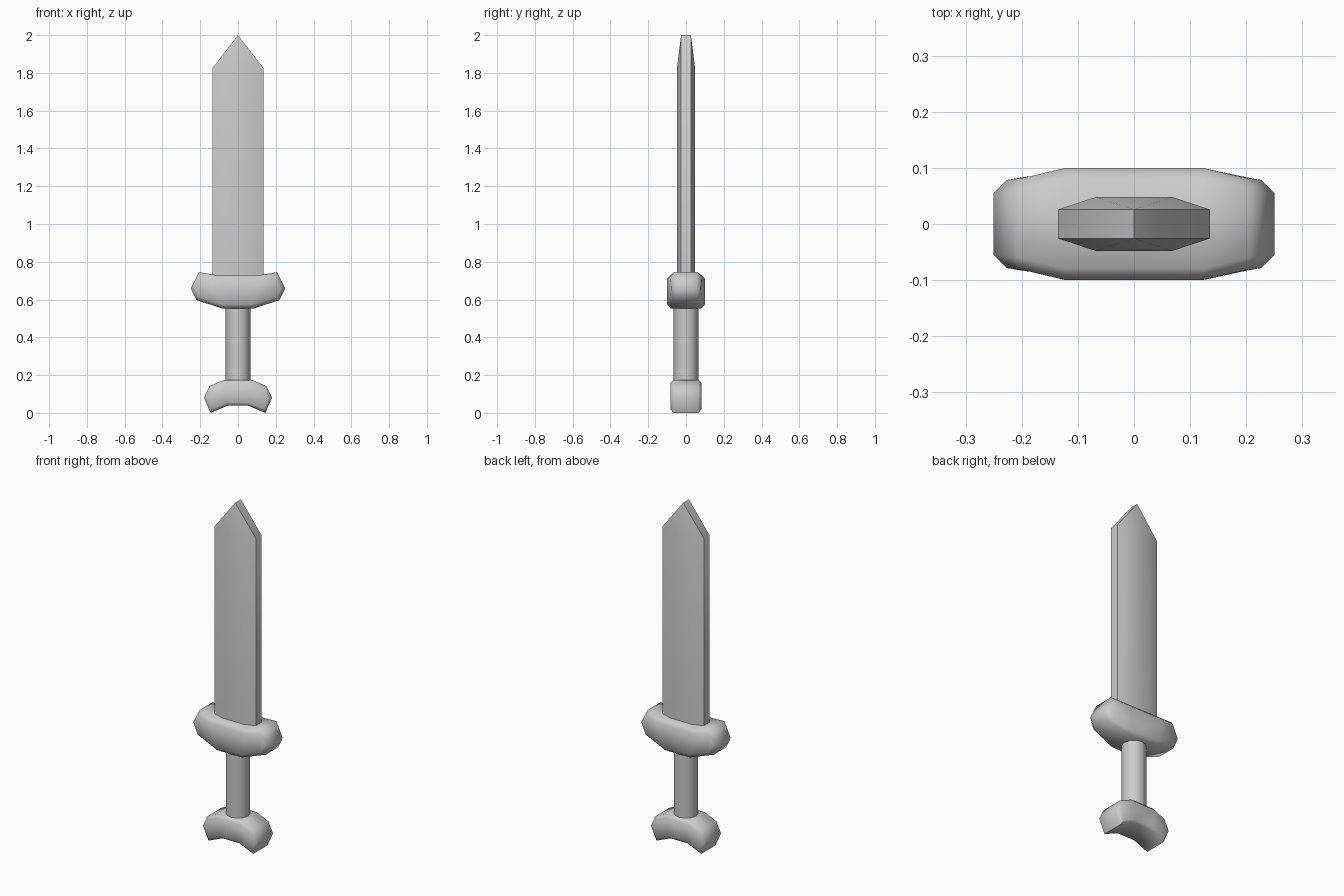
import bpy, bmesh, math

if "Cube" in bpy.data.objects:
    bpy.data.objects.remove(bpy.data.objects["Cube"])


def finish(name, bm, angle):
    bmesh.ops.recalc_face_normals(bm, faces=bm.faces)
    mesh = bpy.data.meshes.new(name)
    bm.to_mesh(mesh)
    bm.free()
    ob = bpy.data.objects.new(name, mesh)
    bpy.context.collection.objects.link(ob)
    bpy.ops.object.select_all(action='DESELECT')
    ob.select_set(True)
    bpy.context.view_layer.objects.active = ob
    bpy.ops.object.shade_smooth_by_angle(angle=math.radians(angle))
    return ob


def bevelled_bar(name, end, columns, bevel):
    """Bar symmetric in x: end = (x, z, depth); columns = (top, bottom) pairs from outside in."""
    bm = bmesh.new()

    def side(s):
        def v(p, m):
            return bm.verts.new((m * p[0], s * p[2], p[1]))
        left, right = v(end, -1), v(end, 1)
        cols = [(v(t, -1), v(b, -1)) for t, b in columns]
        cols += [(v(t, 1), v(b, 1)) for t, b in reversed(columns)]
        bm.faces.new((left, *cols[0]))
        bm.faces.new((right, *cols[-1]))
        for (t0, b0), (t1, b1) in zip(cols, cols[1:]):
            bm.faces.new((t0, b0, b1, t1))
        return [left] + [c[0] for c in cols] + [right] + [c[1] for c in reversed(cols)]

    front, back = side(-1), side(1)
    n = len(front)
    for i in range(n):
        j = (i + 1) % n
        bm.faces.new((front[i], front[j], back[j], back[i]))
    # chamfer the front and back rims
    rims = [bm.edges.get((r[i], r[(i + 1) % n])) for r in (front, back) for i in range(n)]
    bmesh.ops.recalc_face_normals(bm, faces=bm.faces)
    bmesh.ops.bevel(bm, geom=rims, offset=bevel, segments=1, profile=0.5, affect='EDGES')
    return finish(name, bm, 50)


# Pommel, a drooping bar
bevelled_bar("pommel", (0.18, 0.08, 0.082),
             [((0.15, 0.142, 0.082), (0.145, 0.0, 0.082)),
              ((0.075, 0.175, 0.082), (0.055, 0.038, 0.082))], 0.016)

# Cross guard, thinner toward its ends
bevelled_bar("guard", (0.25, 0.66, 0.076),
             [((0.207, 0.745, 0.081), (0.22, 0.597, 0.079)),
              ((0.125, 0.731, 0.1), (0.08, 0.552, 0.1))], 0.021)

# Round grip
bm = bmesh.new()
bmesh.ops.create_cone(bm, cap_ends=True, segments=12, radius1=0.065, radius2=0.065, depth=0.44)
bmesh.ops.translate(bm, verts=bm.verts, vec=(0, 0, 0.37))
finish("grip", bm, 50)

# Blade with an eight-sided section closing to a short edge at the tip
section = [(0.135, -0.026), (0.135, 0.026), (0.068, 0.048), (-0.068, 0.048),
           (-0.135, 0.026), (-0.135, -0.026), (-0.068, -0.048), (0.068, -0.048)]
bm = bmesh.new()
low, high = [[bm.verts.new((x, y, z)) for x, y in section] for z in (0.68, 1.825)]
tip_front, tip_back = [bm.verts.new((0, y, 2.0)) for y in (-0.026, 0.026)]
bm.faces.new(low)
for i in range(8):
    j = (i + 1) % 8
    bm.faces.new((low[i], low[j], high[j], high[i]))
for a, b, tip in ((1, 2, tip_back), (2, 3, tip_back), (3, 4, tip_back),
                  (5, 6, tip_front), (6, 7, tip_front), (7, 0, tip_front)):
    bm.faces.new((high[a], high[b], tip))
bm.faces.new((high[0], high[1], tip_back, tip_front))
bm.faces.new((high[4], high[5], tip_front, tip_back))
finish("blade", bm, 40)
